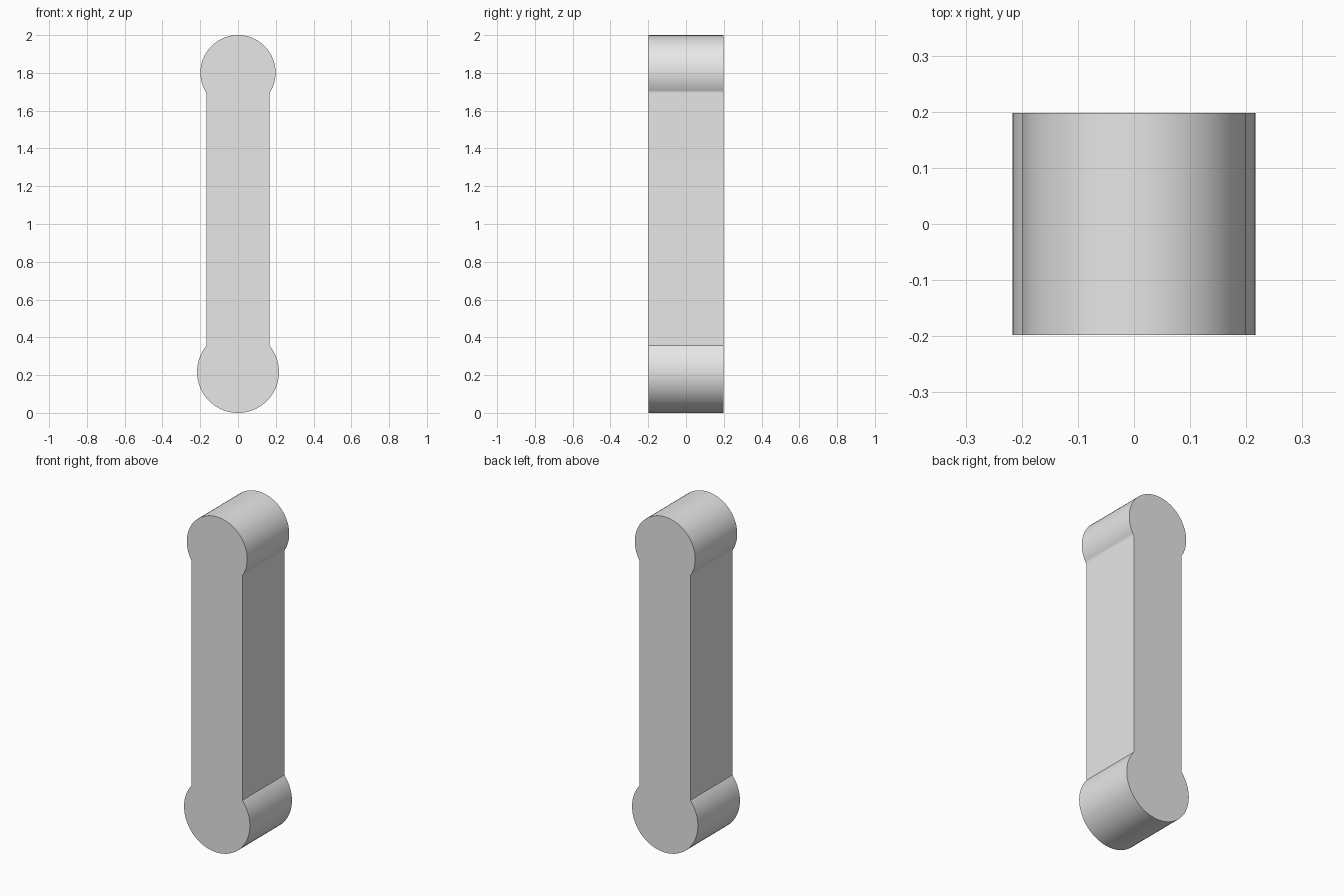
import bpy
import bmesh
import math

cube = bpy.data.objects.get("Cube")
if cube:
    bpy.data.objects.remove(cube, do_unlink=True)

HALF_DEPTH = 0.198
HALF_WIDTH = 0.167
TOP_R, BOTTOM_R = 0.199, 0.217
SEGMENTS = 48

# Plain grey finish
grey = bpy.data.materials.new("light_grey")
grey.use_nodes = True
colour = (0.8, 0.8, 0.8, 1)
grey.diffuse_color = colour
grey.node_tree.nodes["Principled BSDF"].inputs["Base Color"].default_value = colour


def end_arc(radius, centre_z, direction):
    """Rounded end that starts and stops where it meets the straight bar."""
    reach = math.pi - math.asin(HALF_WIDTH / radius)
    points = []
    for i in range(SEGMENTS + 1):
        a = reach - 2 * reach * i / SEGMENTS
        points.append((direction * radius * math.sin(a),
                       centre_z + direction * radius * math.cos(a)))
    return points


# One outline: upper lobe, straight sides, larger lower lobe
outline = end_arc(TOP_R, 2 - TOP_R, 1) + end_arc(BOTTOM_R, BOTTOM_R, -1)

bm = bmesh.new()
front = bm.faces.new([bm.verts.new((x, -HALF_DEPTH, z)) for x, z in outline])
result = bmesh.ops.extrude_face_region(bm, geom=[front], use_keep_orig=True)
back = [g for g in result["geom"] if isinstance(g, bmesh.types.BMVert)]
bmesh.ops.translate(bm, verts=back, vec=(0, 2 * HALF_DEPTH, 0))
bmesh.ops.recalc_face_normals(bm, faces=bm.faces)

mesh = bpy.data.meshes.new("double_ended_bar")
bm.to_mesh(mesh)
bm.free()
mesh.materials.append(grey)
bar = bpy.data.objects.new("double_ended_bar", mesh)
bpy.context.collection.objects.link(bar)

# Smooth round ends, crisp front and back rims, flat sides
bpy.ops.object.select_all(action="DESELECT")
bar.select_set(True)
bpy.context.view_layer.objects.active = bar
bpy.ops.object.shade_smooth_by_angle(angle=math.radians(32))
weighted = bar.modifiers.new("flat_sides", "WEIGHTED_NORMAL")
weighted.keep_sharp = True
